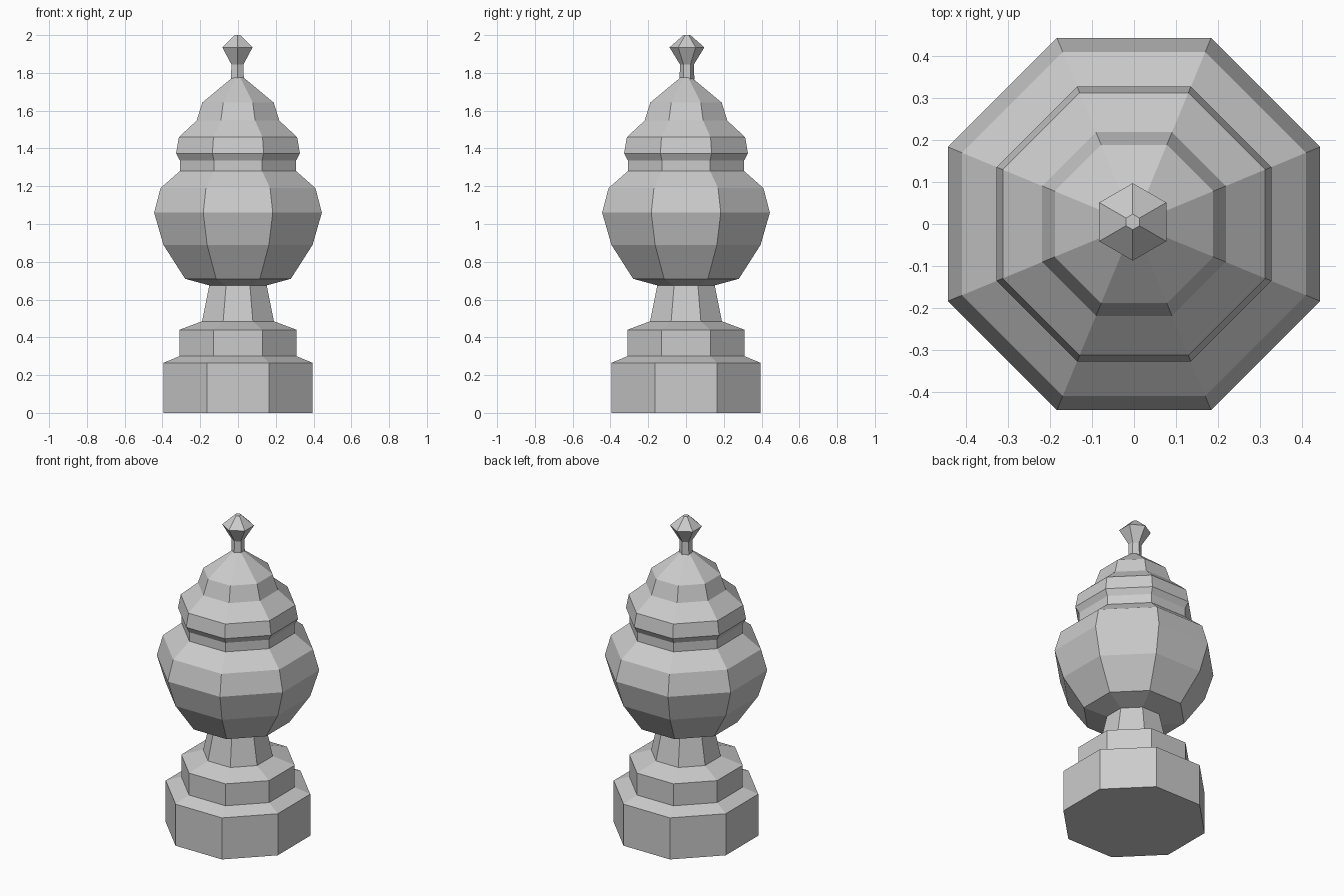
import bpy, bmesh, math

if "Cube" in bpy.data.objects:
    bpy.data.objects.remove(bpy.data.objects["Cube"])


def lathe(name, profile, sides, turn, cap_bottom=False, cap_top=False):
    """Spin (flat half-width, z) pairs into a faceted tube."""
    bm = bmesh.new()
    rings = []
    for apothem, z in profile:
        r = apothem / math.cos(math.pi / sides)
        rings.append([bm.verts.new((r * math.cos(turn + math.tau * i / sides),
                                    r * math.sin(turn + math.tau * i / sides), z))
                      for i in range(sides)])
    for low, high in zip(rings, rings[1:]):
        for i in range(sides):
            j = (i + 1) % sides
            bm.faces.new((low[i], low[j], high[j], high[i]))
    if cap_bottom:
        bm.faces.new(rings[0][::-1])
    if cap_top:
        bm.faces.new(rings[-1])
    mesh = bpy.data.meshes.new(name)
    bm.to_mesh(mesh)
    bm.free()
    obj = bpy.data.objects.new(name, mesh)
    bpy.context.collection.objects.link(obj)
    return obj


OCT = math.pi / 8

# Stepped octagonal base and neck
lathe("pedestal", [(0.395, 0), (0.395, 0.265), (0.31, 0.30), (0.31, 0.44),
                   (0.19, 0.485), (0.152, 0.675)], 8, OCT, cap_bottom=True)

# Rounded urn body, open where it meets neck and lid
lathe("urn_body", [(0.152, 0.675), (0.28, 0.71), (0.395, 0.89), (0.444, 1.06),
                   (0.41, 1.19), (0.308, 1.28), (0.308, 1.337)], 8, OCT)

# Lid with overhanging rim and stepped dome
lathe("lid", [(0.308, 1.337), (0.328, 1.374), (0.313, 1.46), (0.219, 1.547),
              (0.189, 1.643), (0.03, 1.775)], 8, OCT)

# Hexagonal finial, corner pointing along y
finial = lathe("finial", [(0.034, 1.765), (0.032, 1.845), (0.08, 1.935), (0.016, 2.0)],
               6, math.pi / 6, cap_top=True)
finial.location = (-0.003, 0.005, 0)
